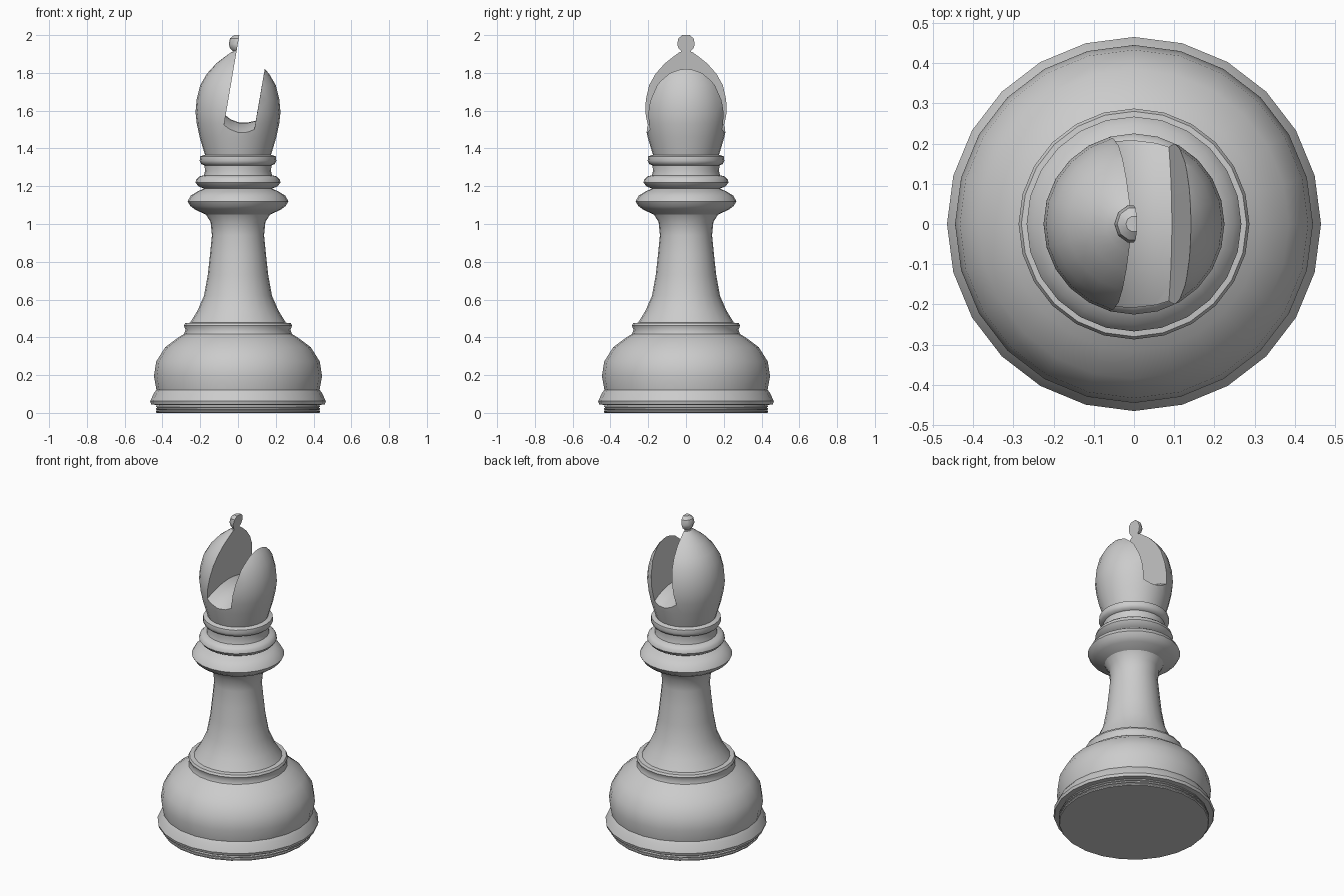
import bpy, bmesh
from math import sin, cos, tau, radians

if "Cube" in bpy.data.objects:
    bpy.data.objects.remove(bpy.data.objects["Cube"])


def finish(name, bm, angle=35):
    bmesh.ops.recalc_face_normals(bm, faces=bm.faces)
    me = bpy.data.meshes.new(name)
    bm.to_mesh(me)
    bm.free()
    ob = bpy.data.objects.new(name, me)
    bpy.context.collection.objects.link(ob)
    smooth(ob, angle)
    return ob


def smooth(ob, angle=35):
    bpy.ops.object.select_all(action='DESELECT')
    ob.select_set(True)
    bpy.context.view_layer.objects.active = ob
    bpy.ops.object.shade_smooth_by_angle(angle=radians(angle))


def loft(bm, rings):
    for a, b in zip(rings, rings[1:]):
        n = len(a)
        for i in range(n):
            bm.faces.new((a[i], a[(i + 1) % n], b[(i + 1) % n], b[i]))


def lathe(name, profile, segs=24, cap_bottom=False, cap_top=False, angle=35):
    """Turn a (radius, height) profile around the z axis."""
    bm = bmesh.new()
    rings = [[bm.verts.new((r * cos(tau * i / segs), r * sin(tau * i / segs), z))
              for i in range(segs)] for r, z in profile]
    loft(bm, rings)
    if cap_bottom:
        bm.faces.new(rings[0])
    if cap_top:
        bm.faces.new(rings[-1])
    return finish(name, bm, angle)


# Grooved felt pad and the rim above it
lathe("foot_pad", [(.43, 0), (.435, .005), (.435, .011), (.425, .014), (.435, .018),
                   (.435, .025), (.425, .028), (.435, .032), (.43, .042)], cap_bottom=True)
lathe("base_rim", [(.43, .042), (.46, .045), (.465, .062), (.445, .105), (.432, .122)])

# Bulging base with a small lip
lathe("base_bulge", [(.432, .122), (.445, .195), (.433, .272), (.385, .348), (.315, .4),
                     (.285, .418), (.278, .44), (.287, .462), (.28, .475), (.25, .478)], angle=40)

# Flared stem
lathe("stem", [(.255, .475), (.215, .54), (.18, .62), (.16, .73), (.148, .84),
               (.138, .94), (.145, 1.01), (.17, 1.05)])

# Collar and two neck rings
lathe("collar", [(.17, 1.05), (.225, 1.075), (.252, 1.095), (.267, 1.12),
                 (.25, 1.15), (.215, 1.172), (.18, 1.187)], angle=50)
lathe("lower_neck_ring", [(.18, 1.187), (.21, 1.2), (.225, 1.22), (.22, 1.238),
                          (.205, 1.252), (.18, 1.258)], angle=50)
lathe("neck", [(.18, 1.258), (.175, 1.28), (.177, 1.31)])
lathe("upper_neck_ring", [(.177, 1.31), (.195, 1.317), (.203, 1.335), (.2, 1.358),
                          (.175, 1.366)], angle=50)

# Head and knob
head = lathe("head", [(.175, 1.366), (.203, 1.46), (.218, 1.53), (.225, 1.59), (.219, 1.66),
                      (.2, 1.735), (.165, 1.795), (.115, 1.85), (.07, 1.885), (.035, 1.91)],
             cap_bottom=True, cap_top=True)
knob = lathe("knob", [(.04, 1.885), (.027, 1.915), (.042, 1.93), (.049, 1.953),
                      (.042, 1.983), (.02, 2.0)], segs=10, cap_bottom=True, cap_top=True, angle=50)

# Leaning slot cutter: rounded underside, floor falling away to front and back
bm = bmesh.new()
rings = []
for k in range(-6, 7):
    y = k * .05
    drop = .055 * (y / .21) ** 2
    section = [(.19, 2.1), (.024, 2.1), (-.066, 1.575 - drop), (-.038, 1.553 - drop),
               (.005, 1.538 - drop), (.05, 1.537 - drop), (.093, 1.547 - drop)]
    # keep the lower points on the tilted walls
    section[2] = (-.075 + .17 * (section[2][1] - 1.52), section[2][1])
    section[6] = (.085 + .16 * (section[6][1] - 1.49), section[6][1])
    rings.append([bm.verts.new((x, y, z)) for x, z in section])
loft(bm, rings)
bm.faces.new(rings[0])
bm.faces.new(rings[-1])
cutter = finish("slot_cutter", bm)
cutter.hide_render = True

for ob in (head, knob):
    smooth(ob)
    mod = ob.modifiers.new("slot", 'BOOLEAN')
    mod.operation = 'DIFFERENCE'
    mod.solver = 'EXACT'
    mod.object = cutter
    # cut before the smoothing step
    bpy.ops.object.modifier_move_to_index(modifier=mod.name, index=0)
    bpy.ops.object.modifier_apply(modifier=mod.name)
    smooth(ob)
bpy.data.objects.remove(cutter)
